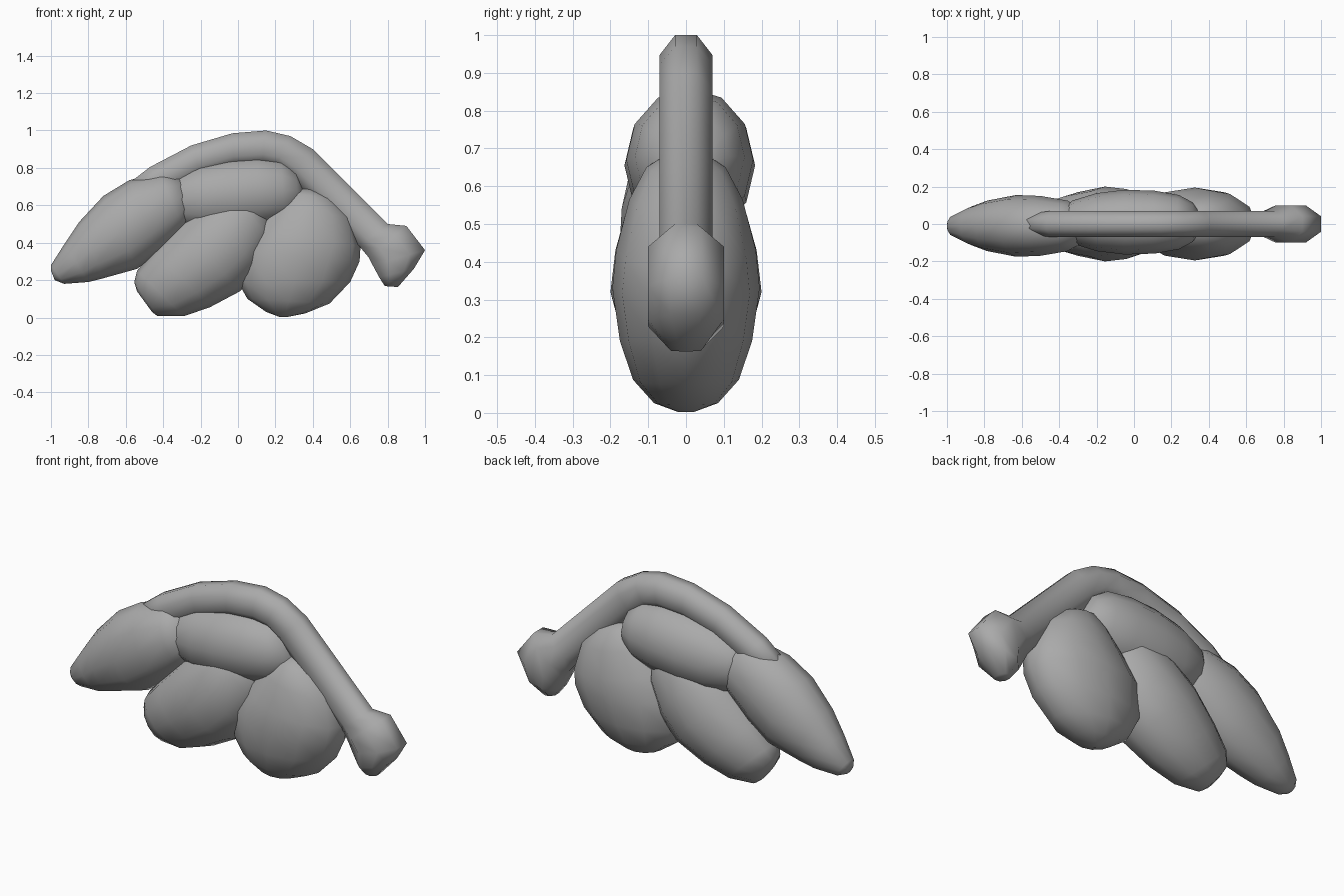
import bpy, bmesh, math

grey = bpy.data.materials.new("dark_grey")
grey.diffuse_color = (0.4, 0.4, 0.4, 1)


def loft(name, stations, sides, flat=False, yc=0.0):
    """Skin elliptical rings; each station is (x1, z1, x2, z2, half width in y)."""
    bm = bmesh.new()
    rings = []
    # flat: polygon faces (not corners) touch the outline
    off = math.pi / sides if flat else 0.0
    grow = 1 / math.cos(off)
    for x1, z1, x2, z2, w in stations:
        mx, mz, dx, dz = (x1 + x2) / 2, (z1 + z2) / 2, (x1 - x2) / 2, (z1 - z2) / 2
        ring = []
        for i in range(sides):
            a = 2 * math.pi * i / sides + off
            c, s = math.cos(a) * grow, math.sin(a) * grow
            ring.append(bm.verts.new((mx + dx * c, yc + w * s, mz + dz * c)))
        rings.append(ring)
    for r, q in zip(rings, rings[1:]):
        for i in range(sides):
            j = (i + 1) % sides
            bm.faces.new((r[i], r[j], q[j], q[i]))
    bm.faces.new(rings[0])
    bm.faces.new(rings[-1])
    bmesh.ops.recalc_face_normals(bm, faces=bm.faces)
    for f in bm.faces:
        f.smooth = True
    mesh = bpy.data.meshes.new(name)
    bm.to_mesh(mesh)
    bm.free()
    mesh.materials.append(grey)
    ob = bpy.data.objects.new(name, mesh)
    bpy.context.collection.objects.link(ob)
    return ob


# Curved arm ending in a rounded knob
loft("wing_arm", [
    (-.62, .69, -.54, .60, .05), (-.47, .805, -.38, .66, .07),
    (-.25, .92, -.20, .76, .07), (-.03, .985, -.02, .81, .07),
    (.15, 1.0, .13, .82, .07), (.28, .97, .20, .81, .07),
    (.40, .90, .28, .75, .07), (.80, .50, .65, .38, .07),
    (.90, .49, .70, .32, .10), (1.0, .36, .72, .28, .10),
    (.94, .26, .755, .215, .10), (.855, .163, .785, .168, .04)], 8, True)

# Outer tip feather
loft("outer_feather", [
    (-1.0, .25, -.98, .20, .03), (-1.0, .28, -.93, .18, .055),
    (-.93, .39, -.80, .19, .105), (-.85, .51, -.72, .21, .135),
    (-.72, .65, -.54, .26, .165), (-.58, .735, -.42, .35, .16),
    (-.42, .77, -.29, .47, .135), (-.32, .76, -.23, .56, .09)], 12, yc=-.01)

# Upper middle feather
loft("upper_feather", [
    (-.40, .70, -.40, .58, .06), (-.33, .765, -.33, .49, .115),
    (-.20, .82, -.20, .46, .155), (-.05, .85, -.05, .46, .173),
    (.10, .86, .12, .48, .168), (.23, .845, .25, .51, .145),
    (.31, .79, .32, .57, .105), (.35, .69, .36, .62, .04)], 12, yc=.01)

# Lower middle feather
loft("lower_feather", [
    (-.54, .14, -.46, .03, .035), (-.555, .19, -.43, .007, .08),
    (-.54, .25, -.29, .007, .13), (-.45, .36, -.15, .055, .17),
    (-.32, .50, .01, .14, .20), (-.19, .61, .11, .25, .187),
    (-.04, .69, .18, .40, .145), (.07, .69, .19, .52, .07)], 12)

# Inner feather
loft("inner_feather", [
    (.225, .002, .26, .002, .02), (.15, .03, .36, .022, .085),
    (.05, .10, .49, .075, .14), (.00, .19, .60, .19, .175),
    (.00, .36, .65, .30, .195), (.09, .48, .655, .38, .185),
    (.18, .60, .61, .53, .15), (.26, .67, .52, .63, .105),
    (.34, .69, .42, .68, .05)], 12)
